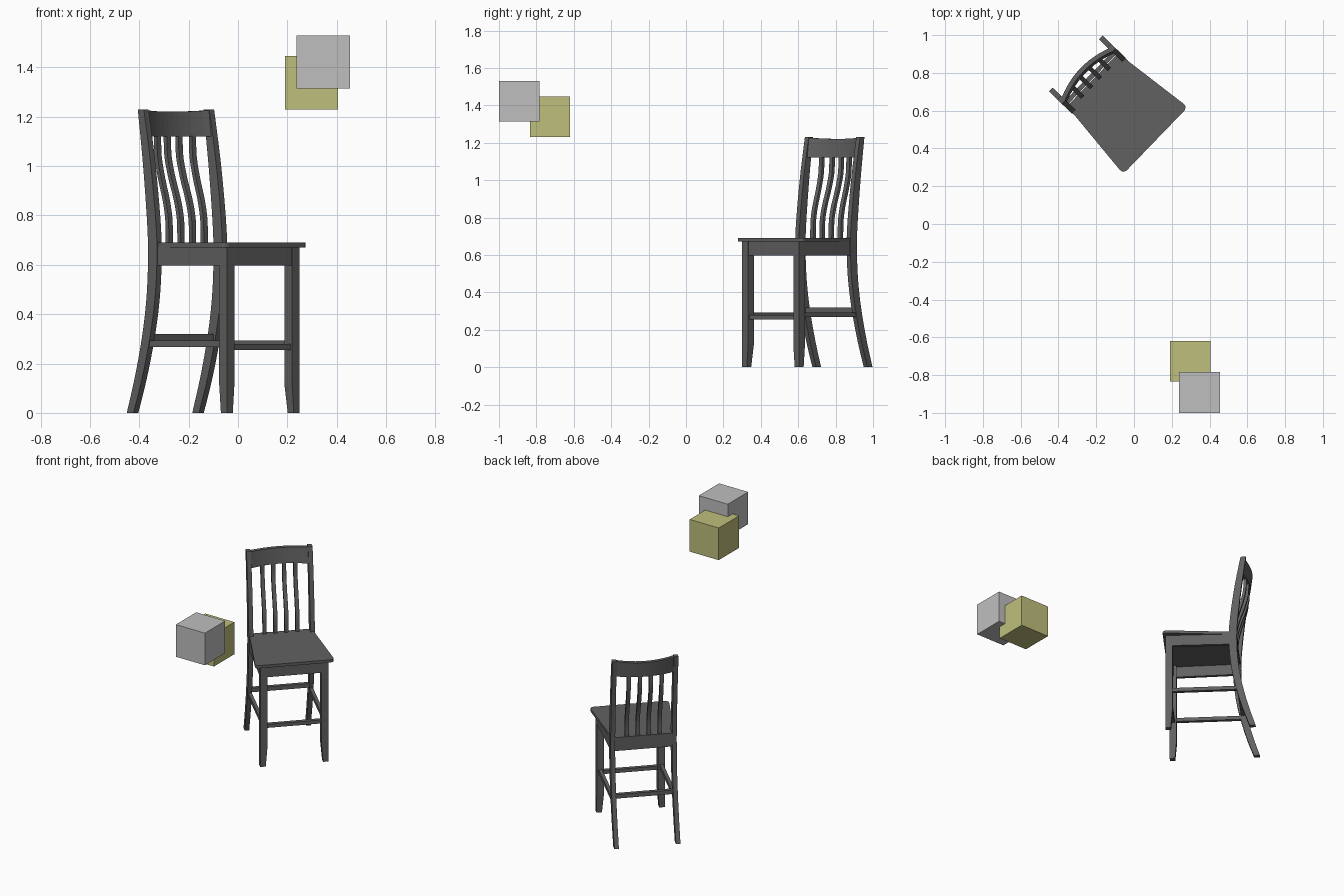
import bpy
import bmesh
from math import radians
from mathutils import Matrix, Vector

if "Cube" in bpy.data.objects:
    bpy.data.objects.remove(bpy.data.objects["Cube"])


def material(name, color):
    m = bpy.data.materials.new(name)
    m.use_nodes = True
    m.diffuse_color = color
    m.node_tree.nodes["Principled BSDF"].inputs["Base Color"].default_value = color
    return m


wood = material("dark_wood", (0.12, 0.12, 0.12, 1))
grey = material("light_grey", (0.52, 0.52, 0.52, 1))
olive = material("pale_olive", (0.52, 0.52, 0.2, 1))

# The chair is built facing -y, then turned and moved into its corner
TURN = Matrix.Rotation(radians(46), 4, "Z") @ Matrix.Translation((0.397, 0, 0))


def finish(bm, name, mat, matrix=Matrix()):
    bmesh.ops.recalc_face_normals(bm, faces=bm.faces[:])
    mesh = bpy.data.meshes.new(name)
    bm.to_mesh(mesh)
    bm.free()
    mesh.materials.append(mat)
    obj = bpy.data.objects.new(name, mesh)
    obj.matrix_world = matrix
    bpy.context.collection.objects.link(obj)
    return obj


def loft(name, rings):
    """Skin a list of equal-length rings and cap both ends."""
    bm = bmesh.new()
    loops = [[bm.verts.new(p) for p in ring] for ring in rings]
    n = len(loops[0])
    for a, b in zip(loops, loops[1:]):
        for i in range(n):
            j = (i + 1) % n
            bm.faces.new((a[i], a[j], b[j], b[i]))
    bm.faces.new(loops[0])
    bm.faces.new(loops[-1])
    return finish(bm, name, wood, TURN)


def rect(x0, x1, y0, y1, z):
    return [(x0, y0, z), (x1, y0, z), (x1, y1, z), (x0, y1, z)]


def beam(name, start, end, thick, z0, z1):
    """Horizontal board between two plan points."""
    a, b = Vector(start), Vector(end)
    d = (b - a).normalized() * thick / 2
    side = Vector((-d.y, d.x))
    plan = [a + side, b + side, b - side, a - side]
    return loft(name, [[(p.x, p.y, z) for p in plan] for z in (z0, z1)])


def smooth_path(points, steps=5):
    """Catmull-Rom interpolation of tuples."""
    pts = [points[0]] + points + [points[-1]]
    out = []
    for p, q, r, s in zip(pts, pts[1:], pts[2:], pts[3:]):
        for k in range(steps):
            t = k / steps
            out.append([b + 0.5 * t * (c - a + t * (2*a - 5*b + 4*c - d + t * (3*(b - c) + d - a)))
                        for a, b, c, d in zip(p, q, r, s)])
    return out + [list(points[-1])]


# Seat: tapered board with rounded front corners and a tongue between the posts
half = [(0.22, 0.225), (0.234, 0.23), (0.242, 0.24), (0.243, 0.255),
        (0.199, 0.648), (0.178, 0.648), (0.178, 0.688)]
plan = half + [(-x, y) for x, y in reversed(half)]
loft("seat", [[(x, y, z) for x, y in plan] for z in (0.671, 0.69)])

# Legs: z, rear y, depth of the curved back posts
post = smooth_path([(0, 0.812, 0.038), (0.14, 0.768, 0.042), (0.3, 0.728, 0.045),
                    (0.45, 0.703, 0.048), (0.6, 0.693, 0.05), (0.75, 0.696, 0.05),
                    (1.0, 0.72, 0.044), (1.23, 0.75, 0.034)])
for s, side in ((1, "left"), (-1, "right")):
    loft(side + "_back_post",
         [rect(s * 0.177, s * 0.205, y - d, y, z) for z, y, d in post])
    loft(side + "_front_leg",
         [rect(s * (0.212 - w), s * 0.212, 0.241, 0.241 + w, z)
          for z, w in ((0, 0.034), (0.12, 0.044), (0.672, 0.044))])
    beam(side + "_apron", (s * 0.2, 0.28), (s * 0.192, 0.65), 0.02, 0.598, 0.672)
    beam(side + "_stretcher", (s * 0.19, 0.28), (s * 0.19, 0.70), 0.022, 0.268, 0.293)

# Cross boards
beam("front_apron", (-0.18, 0.255), (0.18, 0.255), 0.02, 0.598, 0.672)
beam("back_apron", (-0.18, 0.672), (0.18, 0.672), 0.024, 0.598, 0.672)
beam("front_stretcher", (-0.18, 0.262), (0.18, 0.262), 0.024, 0.255, 0.279)
beam("back_stretcher", (-0.18, 0.704), (0.18, 0.704), 0.024, 0.293, 0.32)


def bulge(x):
    return 0.036 * (1 - (x / 0.18) ** 2)


# Crest rail: bowed backwards, leaning with the posts
rings = []
for i in range(13):
    x = -0.18 + 0.03 * i
    y = 0.729 + bulge(x)
    top = 1.226 - 0.15 * bulge(x)
    rings.append([(x, y - 0.025, 1.12), (x, y - 0.012, top),
                  (x, y + 0.012, top), (x, y - 0.001, 1.12)])
loft("crest_rail", rings)

# Back slats: S-shaped, height and share of the backward sweep
sweep = smooth_path([(0.685, 0), (0.78, 0.03), (0.86, 0.25), (0.95, 0.65),
                     (1.04, 0.95), (1.125, 1.0)], 3)
for i in range(4):
    x = -0.102 + 0.068 * i
    reach = 0.714 + bulge(x) - 0.672
    loft("back_slat_%d" % (i + 1),
         [rect(x - 0.012, x + 0.012, 0.663 + reach * t, 0.681 + reach * t, z)
          for z, t in sweep])

# Two floating cubes
for name, mat, centre in (("grey_cube", grey, (0.346, -0.892, 1.422)),
                          ("olive_cube", olive, (0.298, -0.727, 1.338))):
    bm = bmesh.new()
    bmesh.ops.create_cube(bm, size=0.216)
    finish(bm, name, mat, Matrix.Translation(centre))
